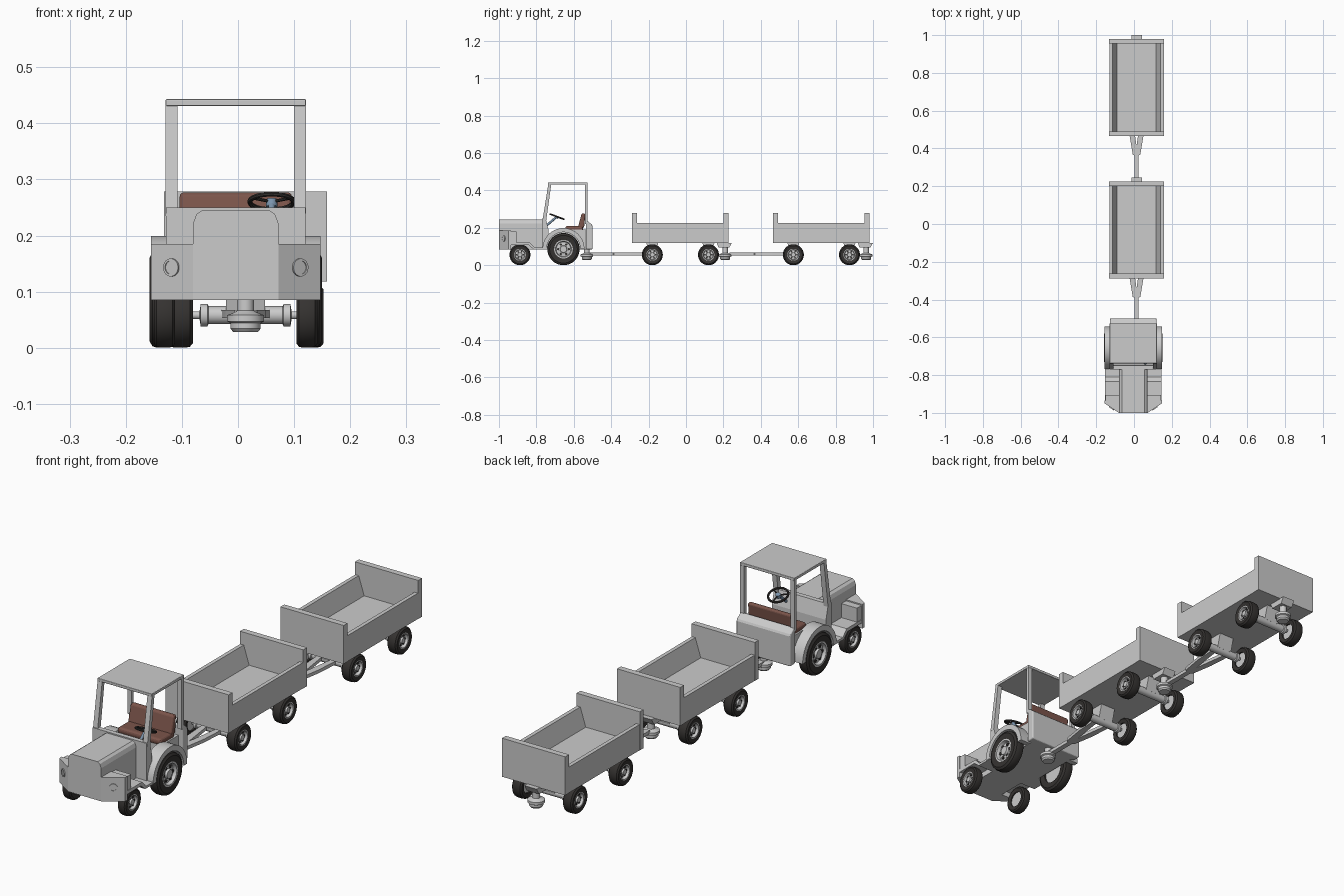
import bpy, bmesh, math
from mathutils import Vector, Matrix

if "Cube" in bpy.data.objects:
    bpy.data.objects.remove(bpy.data.objects["Cube"])

ox, oy = 0.0, 0.0          # origin of the vehicle being built
round_parts = []


def mat(name, col):
    m = bpy.data.materials.new(name)
    m.diffuse_color = (*col, 1)
    m.use_nodes = True
    m.node_tree.nodes["Principled BSDF"].inputs["Base Color"].default_value = m.diffuse_color
    return m


RUBBER = mat("rubber", (0.035, 0.032, 0.03))
LEATHER = mat("leather", (0.2, 0.09, 0.07))
STEEL = mat("blue_steel", (0.2, 0.3, 0.42))


def finish(name, bm, material=None, bevel=0):
    bmesh.ops.remove_doubles(bm, verts=bm.verts, dist=1e-6)
    bmesh.ops.recalc_face_normals(bm, faces=bm.faces)
    me = bpy.data.meshes.new(name)
    bm.to_mesh(me)
    bm.free()
    ob = bpy.data.objects.new(name, me)
    ob.location = (ox, oy, 0)
    bpy.context.collection.objects.link(ob)
    if material:
        me.materials.append(material)
    if bevel:
        b = ob.modifiers.new("bevel", 'BEVEL')
        b.width, b.segments = bevel, 3
    return ob


def prism(name, axis, pts, lo, hi, material=None, bevel=0):
    """Extrude a profile along an axis: x -> (y,z), y -> (x,z), z -> (x,y)."""
    put = {'x': lambda p, t: (t, p[0], p[1]), 'y': lambda p, t: (p[0], t, p[1]),
           'z': lambda p, t: (p[0], p[1], t)}[axis]
    bm = bmesh.new()
    a = [bm.verts.new(put(p, lo)) for p in pts]
    b = [bm.verts.new(put(p, hi)) for p in pts]
    bm.faces.new(a)
    bm.faces.new(b)
    for i in range(len(pts)):
        j = (i + 1) % len(pts)
        bm.faces.new((a[i], a[j], b[j], b[i]))
    return finish(name, bm, material, bevel)


def box(name, x0, x1, y0, y1, z0, z1, material=None, bevel=0):
    return prism(name, 'z', [(x0, y0), (x1, y0), (x1, y1), (x0, y1)], z0, z1, material, bevel)


def lathe(name, profile, centre, direction, material=None, n=32, closed=True):
    """Revolve (radius, height) points round a direction through centre."""
    rot = Vector((0, 0, 1)).rotation_difference(Vector(direction)).to_matrix()
    c = Vector(centre)
    bm = bmesh.new()
    rings = [[bm.verts.new(c + rot @ Vector((r * math.cos(k * math.tau / n), r * math.sin(k * math.tau / n), h)))
              for k in range(n)] for r, h in profile]
    for i in range(len(rings) if closed else len(rings) - 1):
        p, q = rings[i], rings[(i + 1) % len(rings)]
        for k in range(n):
            bm.faces.new((p[k], p[k - 1], q[k - 1], q[k]))
    ob = finish(name, bm, material)
    round_parts.append(ob)
    return ob


def rod(name, r, centre, direction, h0, h1, material=None, n=24):
    return lathe(name, [(0, h0), (r, h0), (r, h1), (0, h1)], centre, direction, material, n, False)


def wheel(name, s, x, y, r, w, hub):
    """Wheel with its inner face at s*x, facing outwards along s."""
    c, d = (s * x, y, r), (s, 0, 0)
    lathe(name + "_tyre", [(hub, 0.003), (r * .86, 0), (r * .97, w * .12), (r, w * .3), (r, w * .7),
                           (r * .97, w * .88), (r * .86, w), (hub, w * .94)], c, d, RUBBER, 40)
    lathe(name + "_rim", [(0, w * .2), (hub, w * .2), (hub, w * .95), (hub * .86, w * .95),
                          (hub * .78, w * .65), (hub * .4, w * .7), (hub * .35, w * .9), (0, w * .9)],
          c, d, None, 32, False)
    for k in range(6):
        a = k * math.tau / 6
        p = (c[0], y + hub * .58 * math.cos(a), r + hub * .58 * math.sin(a))
        rod(name + "_bolt", hub * .13, p, d, w * .6, w * .78, RUBBER, 8)


def hitch(y, top):
    lathe("hitch_pin", [(0, .028), (.022, .028), (.027, .034), (.027, .044), (.033, .047), (.033, .058),
                        (.02, .063), (.015, .066), (.015, top), (0, top)], (0, y, 0), (0, 0, 1), None, 32, False)


def trailer(y):
    global ox, oy
    ox, oy = 0.0135, y
    # cargo box, y = 0 at its middle
    L = 0.257
    box("trailer_floor", -.105, .105, -L, L, .118, .148)
    for s in (-1, 1):
        prism("trailer_side", 'y', [(s * .144, .118), (s * .144, .225), (s * .128, .225),
                                    (s * .103, .148), (s * .103, .118)], -L + .02, L - .02)
        box("trailer_end_board", -.145, .145, s * L, s * (L - .025), .118, .278)
    # axles, mounts and wheels
    for ay in (-.149, .151):
        lathe("trailer_axle", [(0, -.095), (.007, -.095), (.007, -.082), (.02, -.08), (.02, -.068), (.016, -.066),
                               (.016, .066), (.02, .068), (.02, .08), (.007, .082), (.007, .095), (0, .095)],
              (0, ay, .058), (1, 0, 0), None, 24, False)
        prism("axle_mount", 'x', [(ay - .016, .06), (ay + .016, .06), (ay + .032, .12), (ay - .032, .12)], -.035, .035)
        for s in (-1, 1):
            wheel("trailer_wheel", s, .094, ay, .056, .045, .032)
    # drawbar with coupling ring
    prism("drawbar", 'z', [(-.044, -.14), (-.036, -.26), (-.02, -.355), (-.011, -.36), (-.011, -.49), (.011, -.49),
                           (.011, -.36), (.02, -.355), (.036, -.26), (.044, -.14), (.024, -.14),
                           (0, -.31), (-.024, -.14)], .053, .067)
    # rear hitch bracket and pin
    prism("hitch_bracket", 'x', [(.205, .094), (.262, .094), (.277, .12), (.195, .12)], -.028, .028)
    hitch(.24, .1)


for y in (-.031, .723):
    trailer(y)

# ---------------- tractor ----------------
ox, oy = -.004, 0
prism("hood", 'y', [(-.076, .085), (-.076, .222), (-.07, .238), (-.06, .245), (.06, .245),
                    (.07, .238), (.076, .222), (.076, .085)], -1, -.76)
prism("cowl", 'x', [(-.77, .085), (-.77, .25), (-.75, .25), (-.735, .19), (-.735, .085)], -.124, .124)
box("cab_floor", -.106, .106, -.75, -.505, .085, .1)
box("seat_base", -.106, .106, -.64, -.505, .09, .19)
prism("back_panel", 'x', [(-.535, .085), (-.535, .235), (-.525, .235), (-.504, .218), (-.5, .21), (-.5, .085)],
      -.124, .124, None, .006)
box("roof", -.125, .125, -.738, -.526, .431, .443, None, .002)
for s in (-1, 1):
    # cab pillars
    prism("front_pillar", 'x', [(-.768, .235), (-.748, .235), (-.72, .435), (-.736, .435)], s * .104, s * .125)
    box("rear_pillar", s * .106, s * .124, -.541, -.527, .22, .435)
    # slanted nose wing and headlight
    prism("nose_wing", 'z', [(s * .07, -1), (s * .076, -1), (s * .151, -.95), (s * .151, -.935), (s * .07, -.935)],
          .085, .185)
    box("wing_block", s * .07, s * .147, -.94, -.905, .112, .18)
    d = Vector((s * .05, -.075, 0)).normalized()
    c = (s * .114, -.9747, .143)
    lathe("headlight_ring", [(.012, -.003), (.016, -.003), (.016, .004), (.012, .004)], c, d, None, 24)
    rod("headlight_lens", .0125, c, d, -.003, .002, None, 24)
    # front fender running down into a step
    prism("front_fender", 'x', [(-.936, .108), (-.936, .122), (-.835, .122), (-.81, .095), (-.74, .095),
                                (-.74, .085), (-.815, .085), (-.842, .108)], s * .07, s * .149)
    # rear fender arch with inner wall
    arc = [math.pi * k / 20 for k in range(21)]
    outer = [(-.655 + .112 * math.cos(a), .087 + .112 * math.sin(a)) for a in arc]
    inner = [(-.655 + .09 * math.cos(a), .087 + .09 * math.sin(a)) for a in reversed(arc)]
    round_parts.append(prism("rear_fender", 'x', outer + inner, s * .098, s * .151))
    prism("fender_wall", 'x', outer, s * .096, s * .107)
    # wheels
    wheel("rear_wheel", s, .108, -.655, .086, .046, .05)
    wheel("front_wheel", s, .108, -.888, .056, .038, .032)

# bench seat
box("seat_cushion", -.1, .1, -.645, -.55, .185, .21, LEATHER, .01)
prism("seat_back", 'x', [(-.578, .2), (-.545, .2), (-.538, .277), (-.558, .277)], -.1, .1, LEATHER, .008)

# steering wheel and column
n = Vector((0, .35, .93)).normalized()
c = Vector((.064, -.69, .26))
lathe("steering_rim", [(.039 + .0045 * math.cos(k * math.tau / 8), .0045 * math.sin(k * math.tau / 8))
                       for k in range(8)], c, n, RUBBER, 32)
rod("steering_hub", .01, c, n, -.01, .004, STEEL)
u = Vector((1, 0, 0))
for k in range(3):
    spoke = Matrix.Rotation(k * math.tau / 3 + math.pi / 2, 3, n) @ u
    rod("steering_spoke", .003, c, spoke, 0, .039, RUBBER, 8)
rod("steering_column", .006, c, Vector((0, -.7, -.6)).normalized(), 0, .08, STEEL, 16)

# rear hitch, in line with the trailers
ox = .0135
hitch(-.53, .1)

# smooth the round parts, keeping their edges sharp
bpy.ops.object.select_all(action='DESELECT')
for ob in round_parts:
    ob.select_set(True)
bpy.context.view_layer.objects.active = round_parts[0]
bpy.ops.object.shade_smooth_by_angle(angle=math.radians(32))
